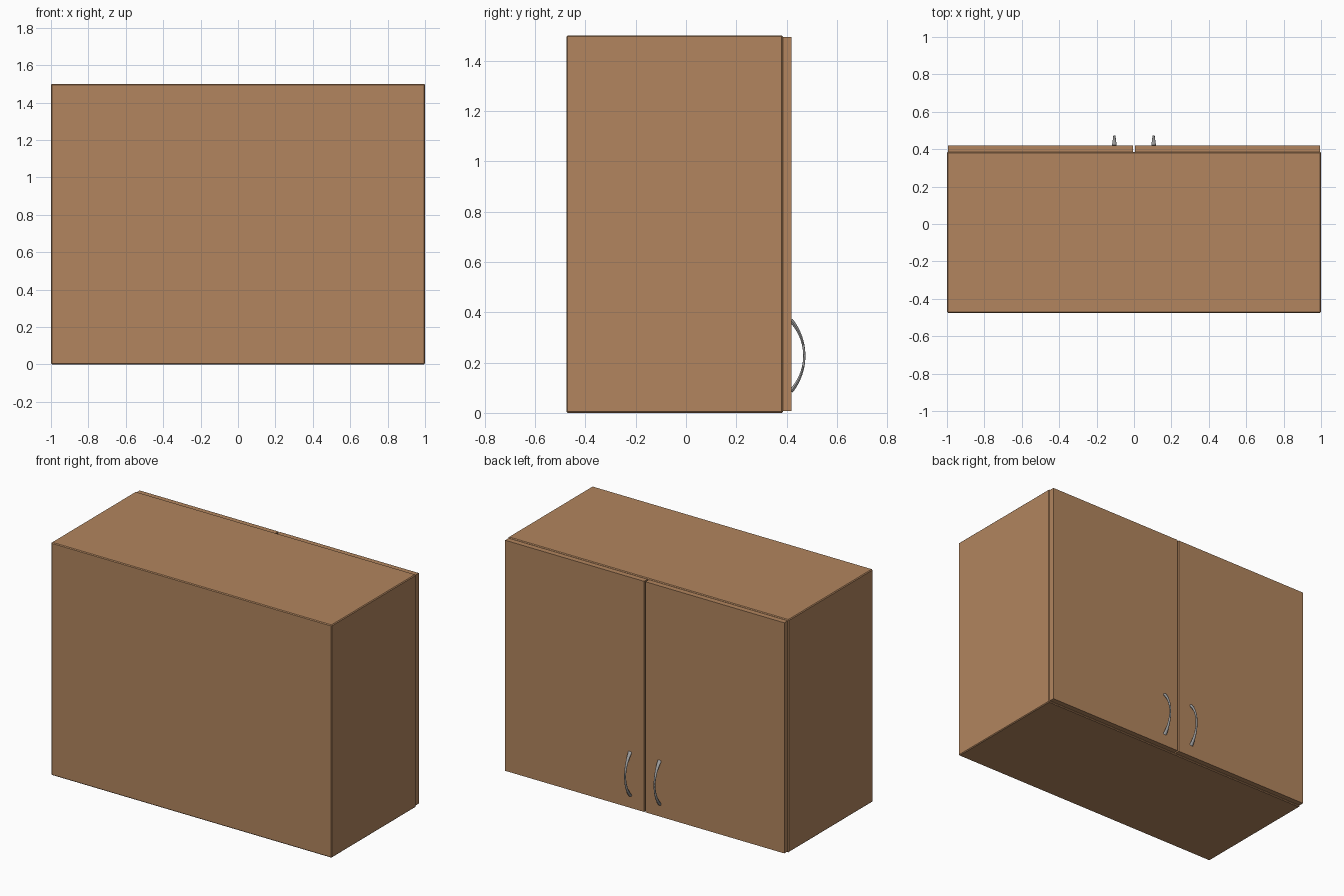
import bpy, bmesh, math
from mathutils import Vector

if "Cube" in bpy.data.objects:
    bpy.data.objects.remove(bpy.data.objects["Cube"])


def material(name, rgb):
    m = bpy.data.materials.new(name)
    m.diffuse_color = (*rgb, 1.0)
    m.use_nodes = True
    m.node_tree.nodes["Principled BSDF"].inputs["Base Color"].default_value = m.diffuse_color
    return m


WOOD = material("warm_brown_wood", (0.445, 0.235, 0.112))
METAL = material("grey_metal", (0.36, 0.36, 0.36))


def add_object(name, bm, mat):
    bmesh.ops.recalc_face_normals(bm, faces=bm.faces)
    mesh = bpy.data.meshes.new(name)
    bm.to_mesh(mesh)
    bm.free()
    mesh.materials.append(mat)
    obj = bpy.data.objects.new(name, mesh)
    bpy.context.collection.objects.link(obj)
    return obj


def box(lo, hi, bevel=0.0):
    bm = bmesh.new()
    bmesh.ops.create_cube(bm, size=1)
    for v in bm.verts:
        v.co = Vector([(a + b) / 2 + c * (b - a) for a, b, c in zip(lo, hi, v.co)])
    if bevel:
        bmesh.ops.bevel(bm, geom=bm.edges[:], offset=bevel, segments=1, affect='EDGES')
    return bm


# Cabinet carcass: chamfered box, hollowed from the door side
bm = box((-1, -0.475, 0), (1, 0.385, 1.5), 0.005)
bm.normal_update()
opening = max(bm.faces, key=lambda f: f.calc_center_median().y)
bmesh.ops.inset_region(bm, faces=[opening], thickness=0.03)
floor = bmesh.ops.extrude_discrete_faces(bm, faces=[opening])["faces"][0]
bmesh.ops.translate(bm, verts=floor.verts[:], vec=(0, -0.825, 0))
add_object("cabinet_body", bm, WOOD)


# Bowed handle: elliptical sections swept along an arc, slimmer in the middle
def handle(name, x):
    chord, rise, z_mid, y0 = 0.137, 0.05, 0.227, 0.42
    radius = (chord ** 2 + rise ** 2) / (2 * rise)
    half = math.asin(chord / radius) * 1.03
    steps, sides = 24, 12
    bm = bmesh.new()
    rings = []
    for i in range(steps + 1):
        t = 2 * i / steps - 1
        a = half * t
        out = Vector((0, math.cos(a), math.sin(a)))
        centre = Vector((x, y0 + rise - radius, z_mid)) + out * radius
        w = 0.006 + 0.007 * t * t
        d = 0.0045 + 0.004 * t * t
        ring = []
        for k in range(sides):
            b = 2 * math.pi * k / sides
            ring.append(bm.verts.new(centre + Vector((w * math.cos(b), 0, 0)) + out * (d * math.sin(b))))
        rings.append(ring)
    for r, s in zip(rings, rings[1:]):
        for k in range(sides):
            n = (k + 1) % sides
            bm.faces.new((r[k], r[n], s[n], s[k]))
    bm.faces.new(rings[0])
    bm.faces.new(rings[-1])
    obj = add_object(name, bm, METAL)
    bpy.ops.object.select_all(action='DESELECT')
    obj.select_set(True)
    bpy.context.view_layer.objects.active = obj
    bpy.ops.object.shade_smooth_by_angle(angle=math.radians(40))


# Pair of doors with a narrow gap, each with its handle
for side, s in (("left", -1), ("right", 1)):
    x0, x1 = sorted((s * 0.005, s * 0.995))
    add_object(side + "_door", box((x0, 0.385, 0.008), (x1, 0.42, 1.494)), WOOD)
    handle(side + "_handle", s * 0.105)
